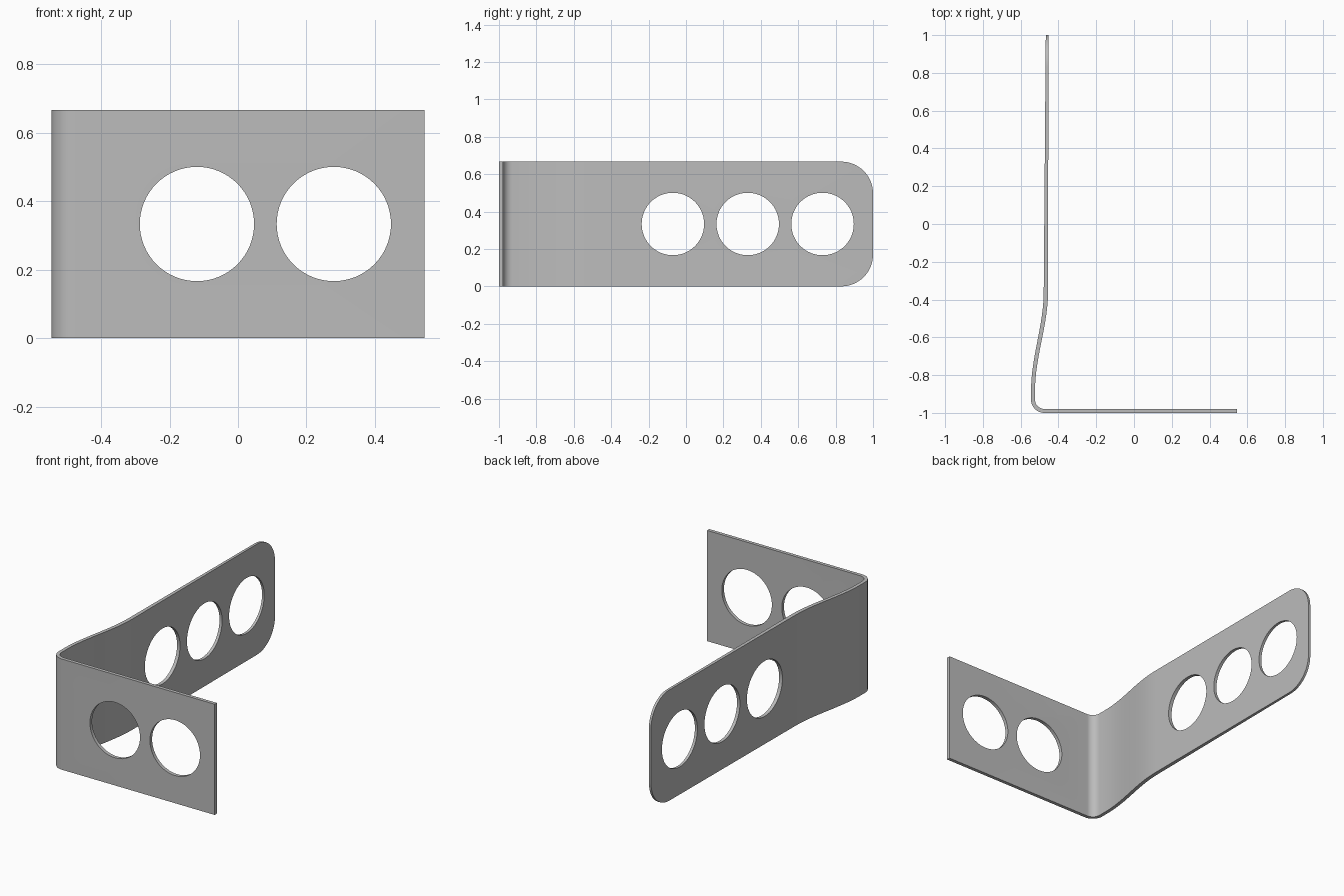
import bpy, bmesh
from math import sin, cos, pi, radians
from mathutils import Matrix, Vector

cube = bpy.data.objects.get("Cube")
if cube:
    bpy.data.objects.remove(cube, do_unlink=True)

HEIGHT = 0.667
MID = HEIGHT / 2
HOLE_R = 0.167
THICK = 0.021

steel = bpy.data.materials.new("grey_metal")
steel.use_nodes = True
GREY = (0.5, 0.5, 0.5, 1)
steel.diffuse_color = GREY
steel.node_tree.nodes["Principled BSDF"].inputs["Base Color"].default_value = GREY


def make_object(name, bm):
    bmesh.ops.recalc_face_normals(bm, faces=bm.faces)
    mesh = bpy.data.meshes.new(name)
    bm.to_mesh(mesh)
    bm.free()
    mesh.materials.append(steel)
    obj = bpy.data.objects.new(name, mesh)
    bpy.context.collection.objects.link(obj)
    return obj


# Plan of the strip as (outer, inner) pairs, from the front plate round to the rear end
stations = [((0.545, -1.0), (0.545, -1.0 + THICK))]
cx, cy, r = -0.475, -0.93, 0.07
for i in range(13):                                   # rounded corner
    a = -pi / 2 - i / 12 * pi / 2
    stations.append(tuple((cx + q * cos(a), cy + q * sin(a)) for q in (r, r - THICK)))
for i in range(17):                                   # shallow S-shaped jog
    t = i / 16
    s = t * t * (3 - 2 * t)
    y = -0.88 + 0.52 * t
    stations.append(((-0.545 + 0.067 * s, y), (-0.524 + 0.069 * s, y)))
stations.append(((-0.467, 1.0), (-0.453, 1.0)))       # slightly tapered arm

# Bent strip made of one ring of four vertices per station
bm = bmesh.new()
rings = []
for (ox, oy), (ix, iy) in stations:
    rings.append([bm.verts.new(p) for p in
                  ((ox, oy, 0), (ix, iy, 0), (ix, iy, HEIGHT), (ox, oy, HEIGHT))])
for a, b in zip(rings, rings[1:]):
    for k in range(4):
        n = (k + 1) % 4
        bm.faces.new((a[k], a[n], b[n], b[k]))
bm.faces.new(rings[0])
bm.faces.new(rings[-1])

# Rounded rear corners
end = rings[-1]
corners = [bm.edges.get((end[0], end[1])), bm.edges.get((end[2], end[3]))]
bmesh.ops.bevel(bm, geom=corners, offset=0.17, offset_type='OFFSET',
                segments=14, profile=0.5, affect='EDGES')
bracket = make_object("bent_bracket", bm)

# Round holes: two through the front plate, three through the long arm
bm = bmesh.new()
holes = [(Vector((x, -0.99, MID)), 'X') for x in (-0.12, 0.28)]
holes += [(Vector((-0.465, y, MID)), 'Y') for y in (-0.07, 0.33, 0.73)]
for centre, axis in holes:
    bmesh.ops.create_cone(bm, cap_ends=True, segments=64, radius1=HOLE_R,
                          radius2=HOLE_R, depth=0.12,
                          matrix=Matrix.Translation(centre) @ Matrix.Rotation(pi / 2, 4, axis))
cutter = make_object("hole_cutter", bm)
cutter.hide_render = True

cut = bracket.modifiers.new("holes", 'BOOLEAN')
cut.operation = 'DIFFERENCE'
cut.solver = 'EXACT'
cut.object = cutter

bpy.ops.object.select_all(action='DESELECT')
bracket.select_set(True)
bpy.context.view_layer.objects.active = bracket
bpy.ops.object.modifier_apply(modifier=cut.name)
bpy.data.objects.remove(cutter, do_unlink=True)
bpy.ops.object.shade_smooth_by_angle(angle=radians(30))
